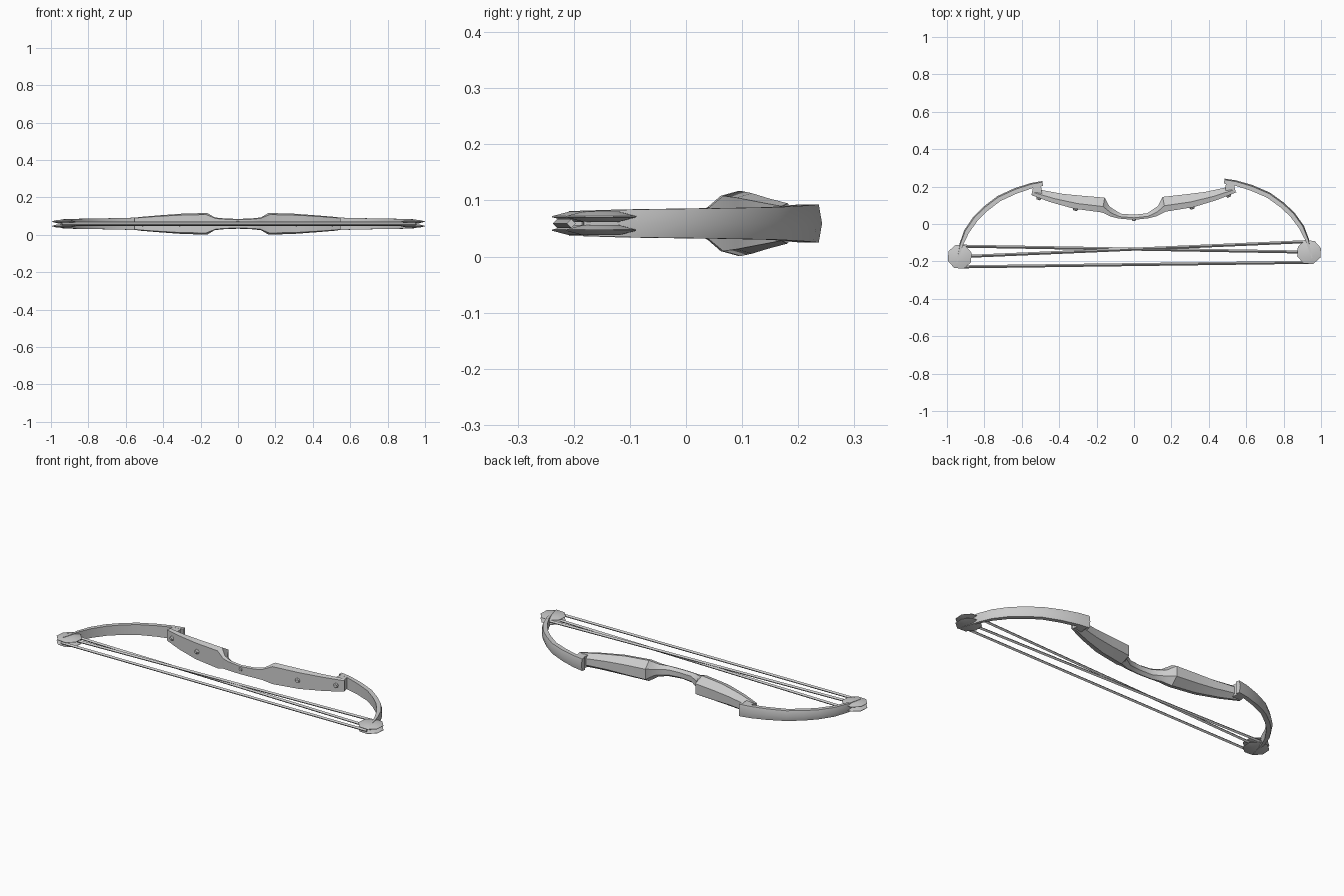
import bpy, bmesh, math
from mathutils import Vector, Matrix

if "Cube" in bpy.data.objects:
    bpy.data.objects.remove(bpy.data.objects["Cube"])

ZC = 0.059                                   # mid-plane of the bow
TILT = Matrix.Rotation(math.radians(0.75), 4, 'Z')


def finish(name, bm, smooth=False):
    bmesh.ops.recalc_face_normals(bm, faces=bm.faces)
    bm.transform(TILT)
    me = bpy.data.meshes.new(name)
    bm.to_mesh(me)
    bm.free()
    ob = bpy.data.objects.new(name, me)
    bpy.context.collection.objects.link(ob)
    if smooth:
        bpy.ops.object.select_all(action='DESELECT')
        bpy.context.view_layer.objects.active = ob
        ob.select_set(True)
        bpy.ops.object.shade_smooth_by_angle(angle=math.radians(32))
    return ob


def loft(bm, rings):
    rows = [[bm.verts.new(p) for p in r] for r in rings]
    n = len(rows[0])
    for a, b in zip(rows, rows[1:]):
        for i in range(n):
            j = (i + 1) % n
            bm.faces.new((a[i], a[j], b[j], b[i]))
    bm.faces.new(rows[0])
    bm.faces.new(rows[-1])


def tube(name, a, b, r, r2=None, sides=4):
    a, b = Vector(a), Vector(b)
    d = b - a
    bm = bmesh.new()
    m = Matrix.Translation((a + b) / 2) @ d.to_track_quat('Z', 'Y').to_matrix().to_4x4()
    bmesh.ops.create_cone(bm, cap_ends=True, segments=sides, radius1=r,
                          radius2=r if r2 is None else r2, depth=d.length, matrix=m)
    return finish(name, bm)


# Riser: front edge (x, y), back edge (x, y), half height
half = [
    ((0.0, 0.050), (0.0, 0.022), 0.026),
    ((0.07, 0.056), (0.08, 0.030), 0.029),
    ((0.13, 0.095), (0.12, 0.040), 0.034),
    ((0.155, 0.143), (0.17, 0.064), 0.058),
    ((0.27, 0.154), (0.32, 0.086), 0.054),
    ((0.38, 0.166), (0.45, 0.124), 0.045),
    ((0.50, 0.190), (0.55, 0.163), 0.036),
]


def riser_ring(s, f, b, h):
    f, b = Vector((s * f[0], f[1])), Vector((s * b[0], b[1]))
    m = b.lerp(f, 0.4)
    prof = [(f, 0.5), (m, 1), (b, 0.85), (b, -0.85), (m, -1), (f, -0.5)]
    return [(p.x, p.y, ZC + k * h) for p, k in prof]


bm = bmesh.new()
loft(bm, [riser_ring(-1, *r) for r in half[:0:-1]] + [riser_ring(1, *r) for r in half])
finish("riser", bm, True)

# Limb: centre x, y, half thickness, half height
limb = [(0.485, 0.222, 0.012, 0.034), (0.545, 0.211, 0.013, 0.033),
        (0.63, 0.184, 0.014, 0.031), (0.72, 0.144, 0.014, 0.029),
        (0.79, 0.092, 0.014, 0.028), (0.845, 0.040, 0.014, 0.027),
        (0.895, -0.03, 0.013, 0.026), (0.925, -0.10, 0.009, 0.025),
        (0.950, -0.195, 0.003, 0.022)]

for s, side in ((-1, "left"), (1, "right")):
    # Curved limb with a slight ridge along its outer face
    bm = bmesh.new()
    rings = []
    for i, (x, y, t, h) in enumerate(limb):
        a, b = limb[max(i - 1, 0)], limb[min(i + 1, len(limb) - 1)]
        d = Vector((b[0] - a[0], b[1] - a[1])).normalized()
        nx, ny = -d.y, d.x
        prof = [(-t, -h), (-t, h), (t * 0.7, h), (t * 1.2, 0), (t * 0.7, -h)]
        rings.append([(s * (x + nx * o), y + ny * o, ZC + z) for o, z in prof])
    loft(bm, rings)
    finish(side + "_limb", bm, True)

    # Limb pocket joining riser and limb
    bm = bmesh.new()
    outline = [(0.49, 0.165), (0.545, 0.168), (0.535, 0.215), (0.495, 0.222)]
    loft(bm, [[(s * x, y, ZC + z) for x, y in outline] for z in (-0.033, 0.033)])
    finish(side + "_limb_pocket", bm)

    # Twin eight-sided cams with thin rims, and their axle
    cx, cy = s * 0.934, -0.163
    for k, level in ((-1, "lower"), (1, "upper")):
        bm = bmesh.new()
        rings = []
        for r, z in ((0.035, -0.009), (0.067, -0.001), (0.067, 0.001), (0.035, 0.009)):
            rings.append([(cx + r * math.cos(math.pi * (i + 0.4) / 4),
                           cy + r * math.sin(math.pi * (i + 0.4) / 4),
                           ZC + k * 0.012 + z) for i in range(8)])
        loft(bm, rings)
        finish(f"{side}_{level}_cam", bm, True)
    tube(side + "_cam_axle", (cx, cy, ZC - 0.018), (cx, cy, ZC + 0.018), 0.010, sides=8)

    # Crossing cable from the inner side of one cam to the axle of the other
    tube(side + "_cable", (s * 0.935, -0.106, ZC + s * 0.005),
         (-s * 0.945, -0.163, ZC + s * 0.005), 0.008)

    # Low bolt heads on the back face of the riser
    for n, (x, y) in enumerate(((0.31, 0.090), (0.505, 0.151))):
        tube(f"{side}_bolt_{n + 1}", (s * x, y, ZC), (s * (x + 0.005), y - 0.015, ZC),
             0.016, 0.009, sides=8)

# Bowstring
tube("bowstring", (-0.945, -0.217, ZC), (0.945, -0.217, ZC), 0.008)

# Small arrow rest at the grip
tube("arrow_rest", (0, 0.026, ZC + 0.006), (0, 0.017, ZC + 0.006), 0.012, 0.008, sides=8)
